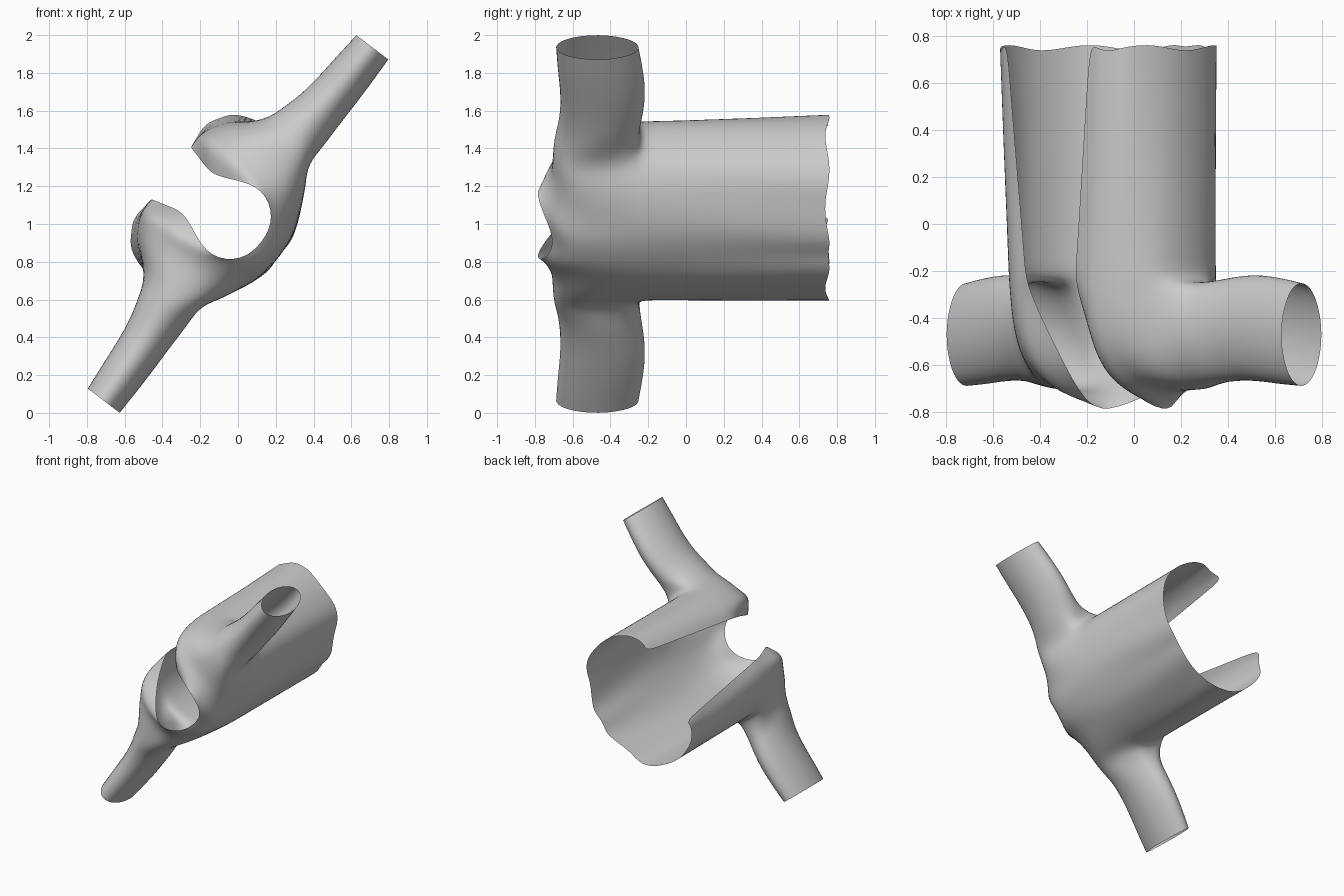
import bpy, bmesh, math
from mathutils import Vector

if "Cube" in bpy.data.objects:
    bpy.data.objects.remove(bpy.data.objects["Cube"])

# Local frame: u = along sleeves, v = towards the open front, y = neck to hem
U, V = Vector((0.605, 0, 0.796)), Vector((-0.796, 0, 0.605))
bm = bmesh.new()

def put(p, side):
    u, v, y = p
    return bm.verts.new(U * (u * side) + V * v + Vector((0, y, 1)))

def skin(rows, closed=False):
    """Quad grid over rows of (u, v, y) points, on both sides of the garment."""
    for side in (1, -1):
        g = [[put(p, side) for p in r] for r in rows]
        n = len(rows[0])
        for a, b in zip(g, g[1:]):
            for i in range(n if closed else n - 1):
                j = (i + 1) % n
                q = [a[i], a[j], b[j], b[i]]
                bm.faces.new(q if side == 1 else q[::-1])

# Half cross-section of the body: back centre, round the side, to front edge
half = [(0, -.28), (.09, -.275), (.18, -.255), (.29, -.21), (.39, -.145),
        (.465, -.065), (.50, .05), (.505, .17), (.48, .27), (.40, .37),
        (.30, .43), (.235, .45), (.17, .445)]
flare = [0] * 7 + [.005, .015, .05, .08, .10, .12]
ARM = -.25

# Body panels from underarm to hem
rows = []
for k, y in enumerate((ARM, -.15, .1, .32, .55, .76)):
    t = (y - ARM) / 1.01
    rows.append([(u + f * t, v + .012 * t * math.sin(i * 2.1 + k * .4),
                  y + (.018 * math.sin(i * 1.7) - .012 if k == 5 else 0))
                 for i, ((u, v), f) in enumerate(zip(half, flare))])
skin(rows)

# Neckline, then shoulder arches running from front panel over to back
neck = [(.17, .445, ARM), (.155, .37, -.41), (.12, .27, -.61), (.175, .16, -.71),
        (.235, .01, -.81), (.145, -.135, -.745), (.095, -.225, -.66), (.09, -.265, -.5)]
arches = [neck + [(.09, -.275, ARM)]]
tops = [(.245, .03, -.765), (.315, .02, -.72), (.42, .01, -.715), (.53, .01, -.71)]
for k, top in enumerate(tops):
    f, b = half[11 - k], half[2 + k]
    arch = []
    for i in range(9):
        s = abs(i - 4) / 4
        e = f if i <= 4 else b
        side, up = math.sin(s * math.pi / 2) ** .85, math.cos(s * math.pi / 2) ** .8 if s < 1 else 0
        bulge = math.sin(s * math.pi) * (.02 * k if i > 4 else 0)
        arch.append((top[0] + (e[0] - top[0]) * side,
                     top[1] + (e[1] - top[1]) * side - bulge,
                     ARM + (top[2] - ARM) * up))
    arches.append(arch)
skin(arches)

# Back yoke centre strip joining the two halves
centre = [(0, -.165, -.69), (0, -.235, -.64), (0, -.27, -.5), (0, -.28, ARM)]
skin([centre, arches[0][5:]])

# Sleeves: (u, v centre, y centre, v radius, y radius)
sleeves = [(.61, .04, -.47, .16, .23), (.73, .022, -.45, .138, .232),
           (.88, .01, -.445, .128, .238), (1.03, .005, -.46, .122, .238),
           (1.175, 0, -.475, .112, .23)]
angles = [math.radians(a) for a in (-52, -20, 12, 50, 90, 130, 168, 200, 232, 258, 282)]
rings = [arches[-1] + [(*half[6], ARM), (*half[7], ARM)]]
for u, v, y, rv, ry in sleeves:
    rings.append([(u, v + rv * math.cos(a), y - ry * math.sin(a)) for a in angles])
skin(rings, closed=True)

bmesh.ops.remove_doubles(bm, verts=bm.verts, dist=.0005)
bmesh.ops.recalc_face_normals(bm, faces=bm.faces)
mesh = bpy.data.meshes.new("open_jacket")
bm.to_mesh(mesh)
bm.free()
jacket = bpy.data.objects.new("open_jacket", mesh)
bpy.context.collection.objects.link(jacket)
for p in mesh.polygons:
    p.use_smooth = True
sub = jacket.modifiers.new("smooth_cloth", 'SUBSURF')
sub.levels = sub.render_levels = 2
